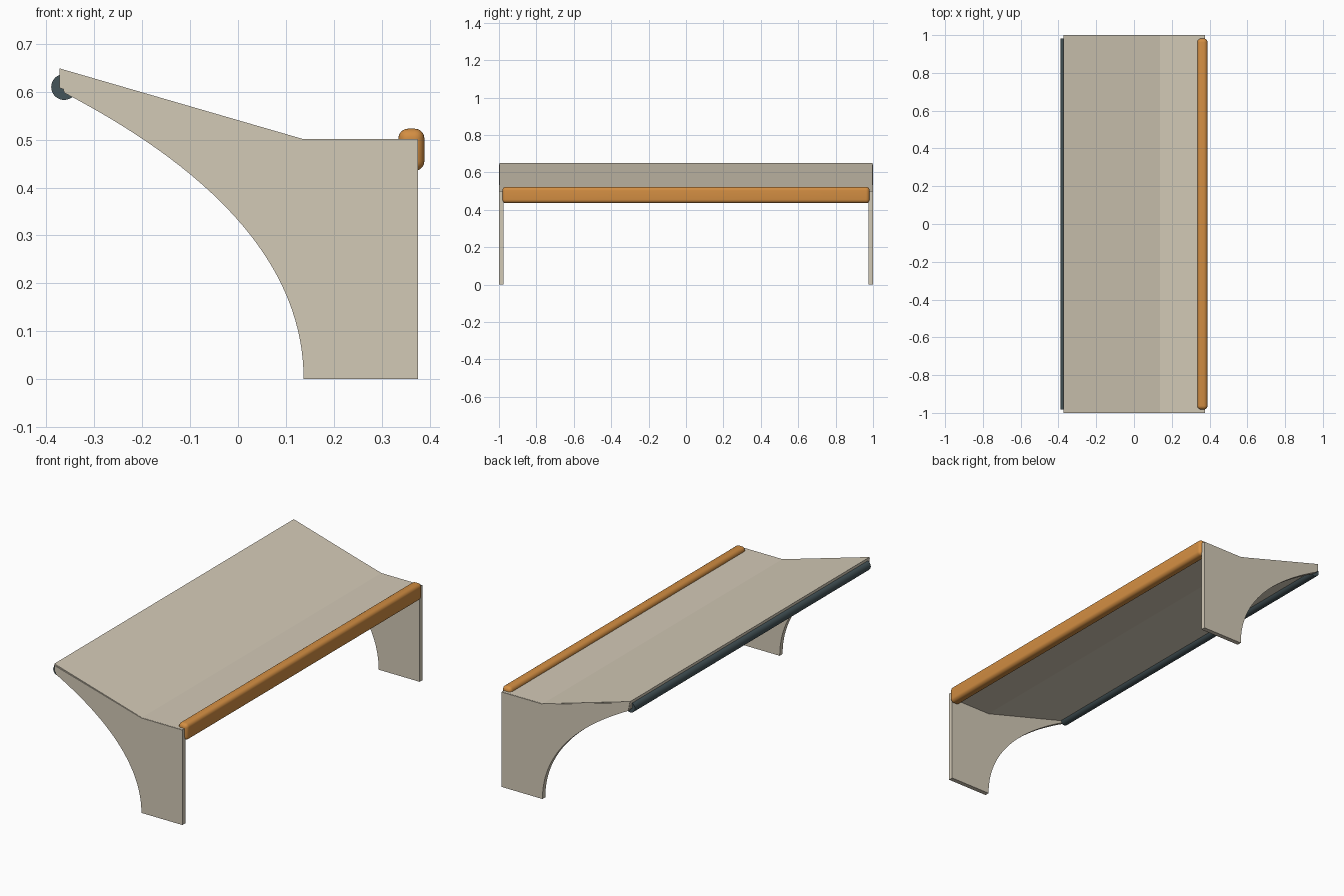
import bpy, bmesh
from mathutils import Vector

if "Cube" in bpy.data.objects:
    bpy.data.objects.remove(bpy.data.objects["Cube"])


def material(name, color):
    m = bpy.data.materials.new(name)
    m.diffuse_color = color
    m.use_nodes = True
    m.node_tree.nodes["Principled BSDF"].inputs["Base Color"].default_value = m.diffuse_color
    return m


def finish(bm, name, mat, smooth=True):
    bmesh.ops.recalc_face_normals(bm, faces=bm.faces)
    me = bpy.data.meshes.new(name)
    bm.to_mesh(me)
    bm.free()
    me.materials.append(mat)
    ob = bpy.data.objects.new(name, me)
    bpy.context.collection.objects.link(ob)
    if smooth:
        bpy.ops.object.select_all(action='DESELECT')
        ob.select_set(True)
        bpy.context.view_layer.objects.active = ob
        bpy.ops.object.shade_smooth_by_angle(angle=0.5)
    return ob


def extrude_profile(name, pts, y0, y1, mat, smooth=True):
    """Extrude an xz outline from y0 to y1."""
    bm = bmesh.new()
    face = bm.faces.new([bm.verts.new((x, y0, z)) for x, z in pts])
    res = bmesh.ops.extrude_face_region(bm, geom=[face])
    verts = [v for v in res["geom"] if isinstance(v, bmesh.types.BMVert)]
    bmesh.ops.translate(bm, verts=verts, vec=(0, y1 - y0, 0))
    return finish(bm, name, mat, smooth)


beige = material("beige", (0.65, 0.585, 0.47, 1))
orange = material("orange", (0.65, 0.27, 0.055, 1))
slate = material("slate", (0.06, 0.09, 0.10, 1))

# Side panels: straight front leg with a sweeping rear arch
foot, bend, tip = Vector((0.137, 0)), Vector((0.137, 0.337)), Vector((-0.363, 0.598))
arch = []
for i in range(33):
    t = 1 - i / 32
    p = foot * (1 - t) ** 2 + bend * 2 * t * (1 - t) + tip * t * t
    arch.append((p.x, p.y))
panel = [(0.376, 0), (0.376, 0.5), (0.137, 0.5), (-0.372, 0.642)] + arch
for side, name in ((-1, "front_side_panel"), (1, "back_side_panel")):
    extrude_profile(name, panel, side * 0.976, side, beige)

# Solid top slab: flat shelf and sloped rise
slab = [(0.375, 0.501), (0.137, 0.501), (-0.373, 0.649),
        (-0.373, 0.608), (0.137, 0.462), (0.375, 0.462)]
extrude_profile("top_slab", slab, -0.997, 0.997, beige, smooth=False)

# Padded bumper along the right edge
bm = bmesh.new()
bmesh.ops.create_cube(bm, size=1)
bmesh.ops.scale(bm, verts=bm.verts, vec=(0.054, 1.964, 0.088))
bmesh.ops.translate(bm, verts=bm.verts, vec=(0.362, 0, 0.479))
bmesh.ops.bevel(bm, geom=bm.edges[:], offset=0.02, segments=6,
                profile=0.5, affect='EDGES')
finish(bm, "edge_bumper", orange)

# Round bar under the high edge
bm = bmesh.new()
bmesh.ops.create_cone(bm, cap_ends=True, segments=32, radius1=0.027,
                      radius2=0.027, depth=1.964)
for v in bm.verts:
    x, y, z = v.co
    v.co = (x - 0.363, z, y + 0.61)
finish(bm, "rear_bar", slate)
